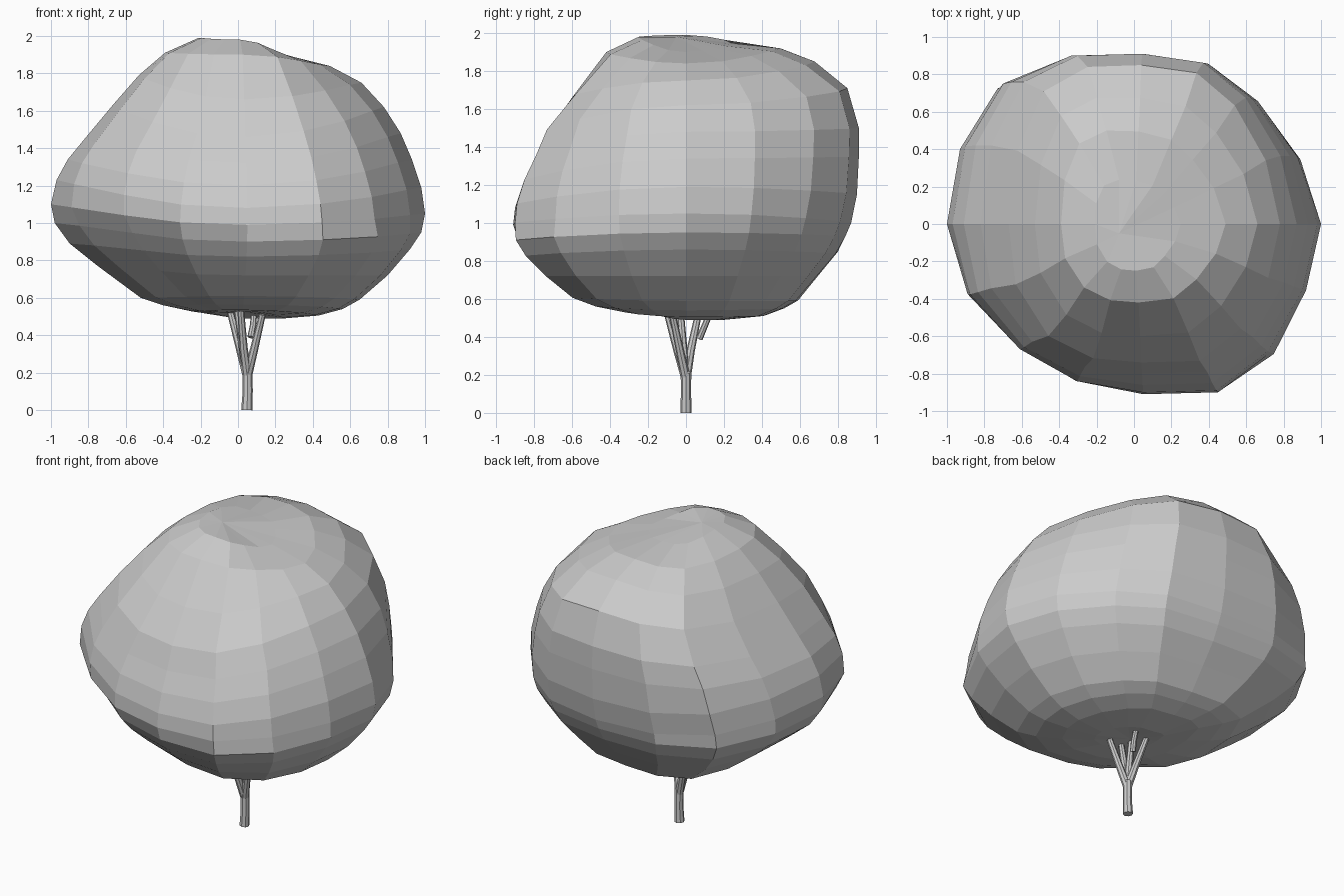
import bpy
import bmesh
from mathutils import Vector

default_cube = bpy.data.objects.get("Cube")
if default_cube:
    bpy.data.objects.remove(default_cube, do_unlink=True)


def make_material(name, colour):
    material = bpy.data.materials.new(name)
    material.use_nodes = True
    material.diffuse_color = colour
    material.node_tree.nodes["Principled BSDF"].inputs["Base Color"].default_value = colour
    return material


grey = make_material("plain grey", (0.6, 0.6, 0.6, 1))


def finish_object(bm, name, material):
    """Turn a bmesh into a named object with outward normals."""
    bmesh.ops.recalc_face_normals(bm, faces=bm.faces)
    mesh = bpy.data.meshes.new(name)
    bm.to_mesh(mesh)
    bm.free()
    mesh.materials.append(material)
    obj = bpy.data.objects.new(name, mesh)
    bpy.context.collection.objects.link(obj)
    return obj


def bridge_rings(bm, lower, upper):
    count = len(lower)
    for i in range(count):
        j = (i + 1) % count
        bm.faces.new((lower[i], lower[j], upper[j], upper[i]))


def cap_ring(bm, ring, centre):
    tip = bm.verts.new(centre)
    for i, vert in enumerate(ring):
        bm.faces.new((vert, ring[(i + 1) % len(ring)], tip))


# Canopy: widest outline in plan, counterclockwise from the left side
outline = [(1, 0), (.89, .36), (.67, .66), (.42, .85), (.05, .91), (-.37, .9),
           (-.72, .76), (-.93, .42), (-1, 0), (-.89, -.37), (-.61, -.65),
           (-.31, -.83), (.05, -.9), (.45, -.89), (.73, -.68), (.92, -.35)]

# Canopy side profiles, from bottom to top, as (reach, height)
left_side = [(.25, .49), (.43, .505), (.56, .54), (.65, .59), (.8, .72),
             (.92, .86), (.98, .95), (1, 1.05), (.98, 1.19), (.93, 1.34),
             (.87, 1.48), (.78, 1.62), (.66, 1.75), (.49, 1.84), (.25, 1.9)]
right_side = [(.1, .52), (.25, .53), (.4, .56), (.52, .6), (.75, .77),
              (.9, .89), (.98, 1), (1, 1.1), (.97, 1.23), (.91, 1.34),
              (.82, 1.45), (.67, 1.63), (.53, 1.79), (.39, 1.91), (.21, 1.99)]
front_side = [(.15, .53), (.3, .535), (.45, .565), (.57, .61), (.71, .72),
              (.82, .82), (.88, .9), (.91, .99), (.9, 1.08), (.86, 1.2),
              (.8, 1.32), (.74, 1.46), (.6, 1.66), (.42, 1.9), (.25, 1.98)]
back_side = [(.2, .49), (.4, .51), (.5, .55), (.57, .59), (.68, .72),
             (.78, .84), (.83, .93), (.86, 1), (.89, 1.15), (.9, 1.35),
             (.9, 1.5), (.84, 1.71), (.67, 1.85), (.49, 1.92), (.23, 1.94)]
depth = .9
belly, shoulder, crown = 7, 11, 14

# Fullness of each canopy corner at its foot, shoulder and crown
front_left, back_left = (1.12, 1, .9), (1, 1.03, .92)
front_right, back_right = (.85, 1.12, 1.12), (1.09, 1, 1.06)


def corner_fullness(corner, level):
    foot_full, shoulder_full, crown_full = corner
    if level < belly:
        return 1 + (foot_full - 1) * ((belly - level) / belly) ** .5
    if level < shoulder:
        return 1 + (shoulder_full - 1) * (level - belly) / (shoulder - belly)
    step = (level - shoulder) / (crown - shoulder)
    return shoulder_full + (crown_full - shoulder_full) * step


def canopy_point(x, y, level):
    """Blend the two profiles of the quarter that holds this direction."""
    reach_x, height_x = (left_side if x >= 0 else right_side)[level]
    reach_y, height_y = (back_side if y >= 0 else front_side)[level]
    share = x * x / (x * x + y * y)
    height = height_x * share + height_y * (1 - share)
    if x >= 0:
        corner = back_left if y >= 0 else front_left
    else:
        corner = back_right if y >= 0 else front_right
    swell = 1 + (corner_fullness(corner, level) - 1) * 4 * share * (1 - share)
    return x * reach_x * swell, y * reach_y / depth * swell, height


bm = bmesh.new()
rings = [[bm.verts.new(canopy_point(x, y, level)) for x, y in outline]
         for level in range(len(left_side))]
for lower, upper in zip(rings, rings[1:]):
    bridge_rings(bm, lower, upper)
cap_ring(bm, rings[0], (.03, 0, .525))
cap_ring(bm, rings[-1], (-.08, -.05, 1.98))
finish_object(bm, "canopy", grey)


def make_limb(name, path, radii, sides=8):
    """Tapered tube through the path points, closed at both ends."""
    bm = bmesh.new()
    points = [Vector(p) for p in path]
    tube = []
    for i, point in enumerate(points):
        along = points[min(i + 1, len(points) - 1)] - points[max(i - 1, 0)]
        turn = Vector((0, 0, 1)).rotation_difference(along)
        circle = bmesh.ops.create_circle(bm, segments=sides, radius=radii[i])["verts"]
        for vert in circle:
            vert.co = point + turn @ vert.co
        tube.append(circle)
    for lower, upper in zip(tube, tube[1:]):
        bridge_rings(bm, lower, upper)
    bm.faces.new(tube[0])
    bm.faces.new(tube[-1])
    obj = finish_object(bm, name, grey)
    bpy.ops.object.select_all(action="DESELECT")
    obj.select_set(True)
    bpy.context.view_layer.objects.active = obj
    bpy.ops.object.shade_smooth_by_angle()


# Trunk and the branches that fork from its top
make_limb("trunk", [(.047, 0, 0), (.052, 0, .1), (.05, 0, .22)], (.03, .027, .028))
fork = (.05, 0, .18)
branches = {
    "back_right_branch": [fork, (.01, .025, .33), (-.04, .065, .52)],
    "front_branch": [fork, (.03, -.045, .33), (.015, -.1, .53)],
    "middle_branch": [fork, (.025, -.015, .34), (-.005, -.03, .54)],
    "front_left_branch": [fork, (.085, -.03, .32), (.13, -.07, .51)],
}
for name, path in branches.items():
    make_limb(name, path, (.025, .022, .018))

# Short loose twig behind the fork
make_limb("back_twig", [(.068, .07, .39), (.08, .095, .45), (.085, .12, .51)], (.018, .017, .016))
